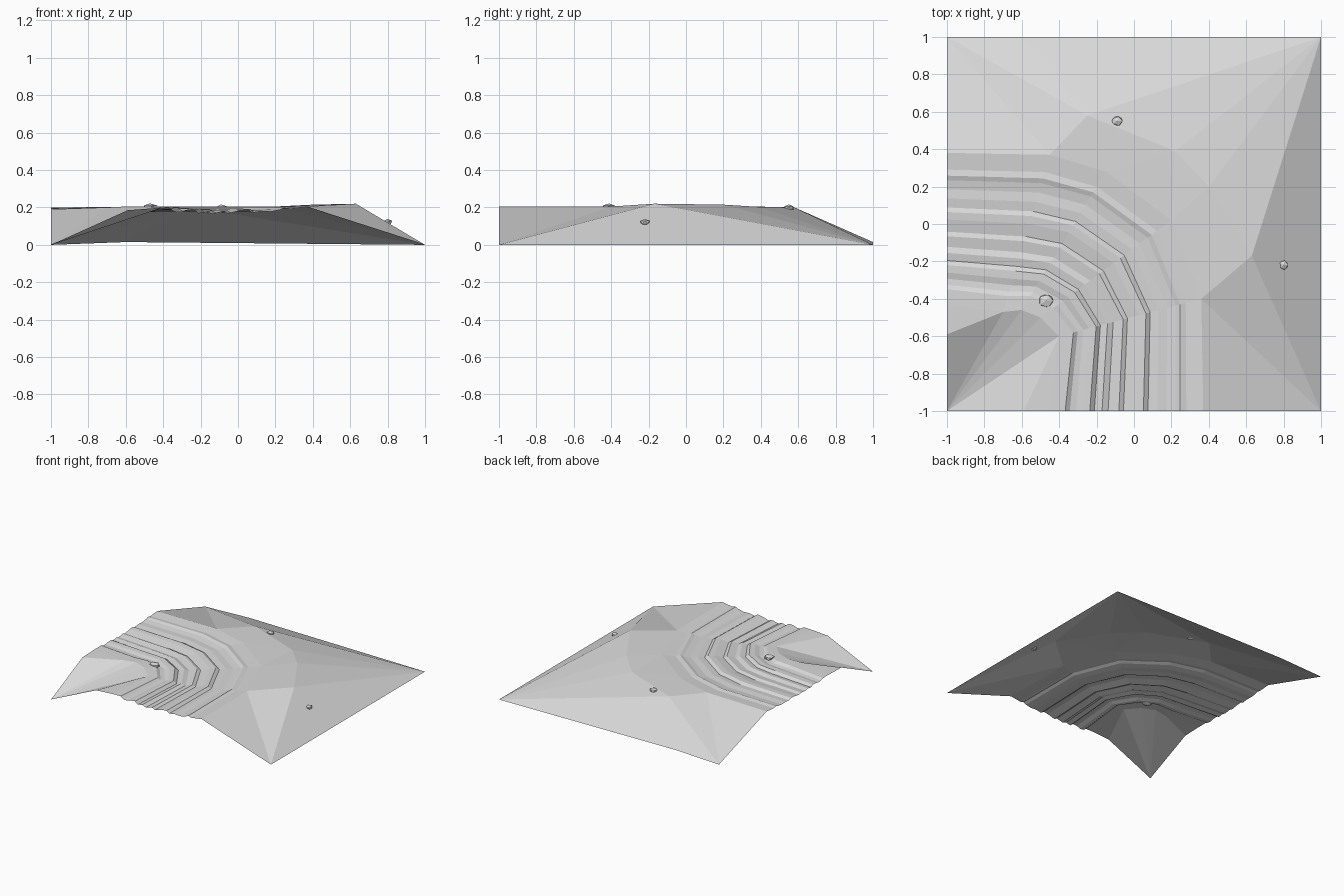
import bpy
import bmesh
import random
from mathutils import Vector

random.seed(4)
cube = bpy.data.objects.get("Cube")
if cube:
    bpy.data.objects.remove(cube)

# Single pale stone colour
stone = bpy.data.materials.new("pale_grey")
stone.use_nodes = True
colour = (0.7, 0.7, 0.7, 1)
stone.diffuse_color = colour
stone.node_tree.nodes["Principled BSDF"].inputs["Base Color"].default_value = colour


def finish(bm, name):
    mesh = bpy.data.meshes.new(name)
    bm.to_mesh(mesh)
    bm.free()
    mesh.materials.append(stone)
    obj = bpy.data.objects.new(name, mesh)
    bpy.context.collection.objects.link(obj)
    return obj


# Rutted track: inner point, outer point and rut depth at each station of the bend
stations = [
    ((-1, -.43, .195), (-1, .38, .20), .6),
    ((-.70, -.47, .20), (-.45, .37, .205), .8),
    ((-.60, -.46, .205), (-.15, .28, .205), .8),
    ((-.50, -.50, .205), (.20, .02, .205), .8),
    ((-.40, -.60, .20), (.36, -.40, .205), .9),
    ((-.45, -1, .195), (.37, -1, .205), 1),
]
# Cross-section of the ruts: fraction across the track, drop
ruts = [(0, 0), (.10, 0), (.13, .018), (.17, .022), (.21, .010), (.26, .008),
        (.29, .030), (.34, .020), (.38, .034), (.45, .020), (.48, .034),
        (.56, .016), (.61, .012), (.64, .030), (.70, .022), (.76, .026),
        (.82, .016), (.85, .004), (.89, .012), (1, 0)]

bm = bmesh.new()
grid = []
for inner, outer, depth in stations:
    a, b = Vector(inner), Vector(outer)
    grid.append([bm.verts.new(a.lerp(b, t) - Vector((0, 0, d * depth))) for t, d in ruts])


def face(*verts):
    f = bm.faces.new(verts)
    f.normal_update()
    if f.normal.z < 0:
        f.normal_flip()


for row, following in zip(grid, grid[1:]):
    for i in range(len(ruts) - 1):
        face(row[i], following[i], following[i + 1], row[i + 1])

# Corners and ridge points of the surrounding slopes
points = {
    "front_right": (-1, -1, 0), "front_left": (1, -1, 0),
    "back_left": (1, 1, 0), "back_right": (-1, 1, 0),
    "back_edge": (-.6, 1, .015), "knoll": (-.25, .58, .20),
    "shoulder": (.22, .39, .203), "crest": (.40, .20, .215),
    "peak": (.63, -.17, .22),
    "inner_side": (-1, -.59, .19), "inner_front": (-.59, -1, .185),
}
p = {name: bm.verts.new(co) for name, co in points.items()}

# Inner bank fanning out from the near corner
near = p["front_right"]
inner = [row[0] for row in grid]
bank = [p["inner_side"]] + inner[1:5] + [p["inner_front"]]
for a, b in zip(bank, bank[1:]):
    face(near, a, b)
face(p["inner_side"], inner[0], inner[1])
face(p["inner_front"], inner[4], inner[5])

# Outer slopes
o = [row[-1] for row in grid]
knoll, shoulder, crest, peak = (p[n] for n in ("knoll", "shoulder", "crest", "peak"))
far, back, edge, front = (p[n] for n in ("back_left", "back_right", "back_edge", "front_left"))
for tri in [
    (back, o[0], o[1]), (back, o[1], knoll), (back, knoll, edge),
    (edge, knoll, far), (knoll, shoulder, far), (shoulder, crest, far),
    (crest, peak, far), (peak, front, far), (o[1], o[2], knoll),
    (knoll, o[2], shoulder), (o[2], o[3], shoulder), (shoulder, o[3], crest),
    (o[3], peak, crest), (o[3], o[4], peak), (o[4], front, peak),
    (o[4], o[5], front),
]:
    face(*tri)
finish(bm, "ground_with_track")


# Small loose rocks
def rock(name, place, size):
    mesh = bmesh.new()
    bmesh.ops.create_icosphere(mesh, subdivisions=1, radius=1)
    for v in mesh.verts:
        v.co = v.co * random.uniform(.88, 1.05)
        v.co = Vector(c * s for c, s in zip(v.co, size)) + Vector(place)
    finish(mesh, name)


rock("track_rock", (-.47, -.41, .20), (.045, .04, .023))
rock("back_rock", (-.09, .55, .198), (.032, .028, .018))
rock("side_rock", (.80, -.22, .12), (.027, .028, .02))
